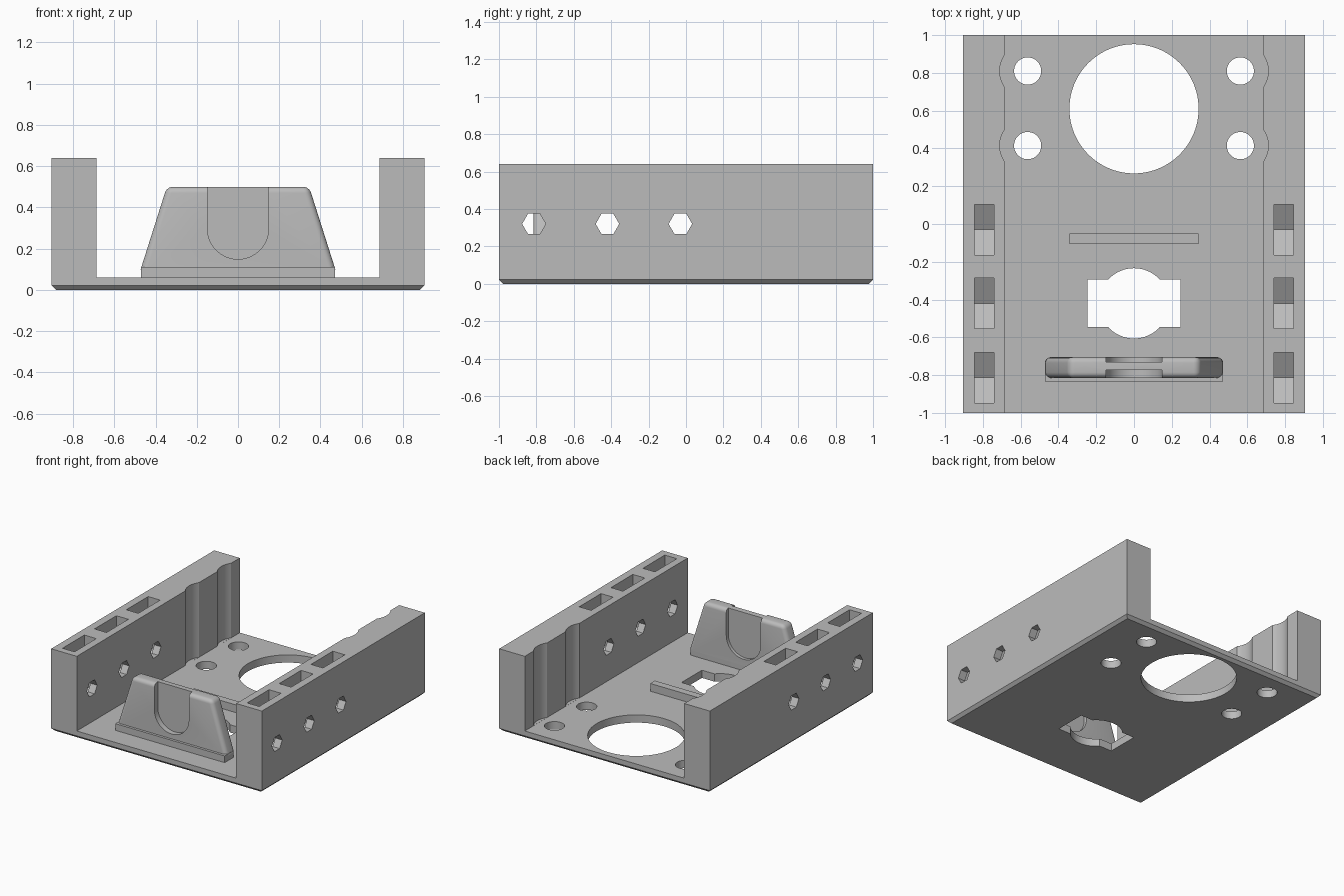
import bpy, bmesh, math
from mathutils import Matrix, Vector

if "Cube" in bpy.data.objects:
    bpy.data.objects.remove(bpy.data.objects["Cube"])

grey = bpy.data.materials.new("plain grey")
grey.use_nodes = True
grey.diffuse_color = (0.5, 0.5, 0.5, 1)
grey.node_tree.nodes["Principled BSDF"].inputs["Base Color"].default_value = (0.5, 0.5, 0.5, 1)


def prism(name, points, axis, start, end, bevel_rule=None, width=0.02, segments=1):
    """Extrude a 2D outline along an axis; bevel the edges picked by the rule."""
    place = {"x": lambda a, b, t: (t, a, b),
             "y": lambda a, b, t: (a, t, b),
             "z": lambda a, b, t: (a, b, t)}[axis]
    bm = bmesh.new()
    face = bm.faces.new([bm.verts.new(place(a, b, start)) for a, b in points])
    out = bmesh.ops.extrude_face_region(bm, geom=[face], use_keep_orig=True)
    moved = [v for v in out["geom"] if isinstance(v, bmesh.types.BMVert)]
    bmesh.ops.translate(bm, verts=moved, vec=Vector(place(0, 0, end - start)))
    bmesh.ops.recalc_face_normals(bm, faces=bm.faces)
    if bevel_rule:
        edges = [e for e in bm.edges if bevel_rule(*[v.co for v in e.verts])]
        bmesh.ops.bevel(bm, geom=edges, offset=width, segments=segments,
                        profile=0.5, affect="EDGES", clamp_overlap=True)
        bmesh.ops.recalc_face_normals(bm, faces=bm.faces)
    mesh = bpy.data.meshes.new(name)
    bm.to_mesh(mesh)
    bm.free()
    mesh.materials.append(grey)
    obj = bpy.data.objects.new(name, mesh)
    bpy.context.collection.objects.link(obj)
    return obj


def rect(a0, a1, b0, b1):
    return [(a0, b0), (a1, b0), (a1, b1), (a0, b1)]


def ring(a, b, radius, count=64, turn=0.0):
    steps = [turn + math.tau * i / count for i in range(count)]
    return [(a + radius * math.cos(t), b + radius * math.sin(t)) for t in steps]


def carve(obj, cutters):
    """Subtract the cutters, keep the result and remove the cutters."""
    for c in cutters:
        c.hide_render = True
        mod = obj.modifiers.new(c.name, "BOOLEAN")
        mod.operation, mod.solver, mod.object = "DIFFERENCE", "EXACT", c
    bpy.context.view_layer.update()
    graph = bpy.context.evaluated_depsgraph_get()
    mesh = bpy.data.meshes.new_from_object(obj.evaluated_get(graph))
    obj.modifiers.clear()
    obj.data = mesh
    for c in cutters:
        bpy.data.objects.remove(c)


def smooth(obj):
    bpy.ops.object.select_all(action="DESELECT")
    obj.select_set(True)
    bpy.context.view_layer.objects.active = obj
    bpy.ops.object.shade_smooth_by_angle(angle=math.radians(28))


W, WALL, FLOOR, TOP = 0.905, 0.685, 0.06, 0.64

# Floor and both walls as one channel with a chamfered underside
half = [(W, 0), (W, TOP), (WALL, TOP), (WALL, FLOOR)]
channel = prism("channel_body", half + [(-x, z) for x, z in reversed(half)], "y", -1, 1,
                lambda p, q: p.z < 0.001 and q.z < 0.001, 0.022)

# Floor openings
cutters = [
    prism("large_hole_cutter", ring(0, 0.61, 0.342, 96), "z", -0.1, 0.2),
    prism("socket_rect_cutter", rect(-0.245, 0.245, -0.545, -0.295), "z", -0.1, 0.2),
    prism("socket_round_cutter", ring(0, -0.42, 0.186), "z", -0.1, 0.2),
]

# Corner screw holes with the clearance scallops in the walls
for side in (-1, 1):
    for y in (0.81, 0.415):
        cutters.append(prism("screw_hole_cutter", ring(side * 0.563, y, 0.072), "z", -0.1, 0.2))
        cutters.append(prism("scallop_cutter", ring(side * 0.563, y, 0.148), "z", FLOOR + 0.0005, 0.8))

# Hexagonal bolt holes through the walls and nut slots open at the top
for y in (-0.03, -0.42, -0.813):
    cutters.append(prism("bolt_hole_cutter", ring(y, 0.32, 0.063, 6), "x", -1, 1))
    slot = [(y - 0.134, 0.8), (y - 0.134, 0.243), (y, 0.167), (y + 0.134, 0.243), (y + 0.134, 0.8)]
    for side in (-1, 1):
        cutters.append(prism("nut_slot_cutter", slot, "x", side * 0.742, side * 0.845))
carve(channel, cutters)
smooth(channel)

# Low rib across the floor
prism("floor_rib", rect(-0.342, 0.342, -0.107, -0.05), "z", 0.05, 0.12)

# Upright tab: tapered, rounded, with a foot along its front
tab = prism("upright_tab", [(-0.472, 0.1), (0.472, 0.1), (0.345, 0.5), (-0.345, 0.5)],
            "y", -0.815, -0.705, lambda p, q: max(p.z, q.z) > 0.2, 0.03, 5)
foot = prism("tab_foot", rect(-0.47, 0.47, -0.835, -0.705), "z", 0.05, 0.112,
             lambda p, q: abs(p.z - q.z) > 0.01 and p.y > -0.75, 0.03, 5)

# Round-bottomed recess on each face of the tab, leaving a thin web
arc = [(0.148 * math.cos(t), 0.297 + 0.148 * math.sin(t))
       for t in (math.pi + math.pi * i / 32 for i in range(33))]
recess = arc + [(0.148, 0.7), (-0.148, 0.7)]
carve(tab, [prism("front_recess_cutter", recess, "y", -0.95, -0.772),
            prism("back_recess_cutter", recess, "y", -0.73, -0.6)])
smooth(tab)
smooth(foot)
